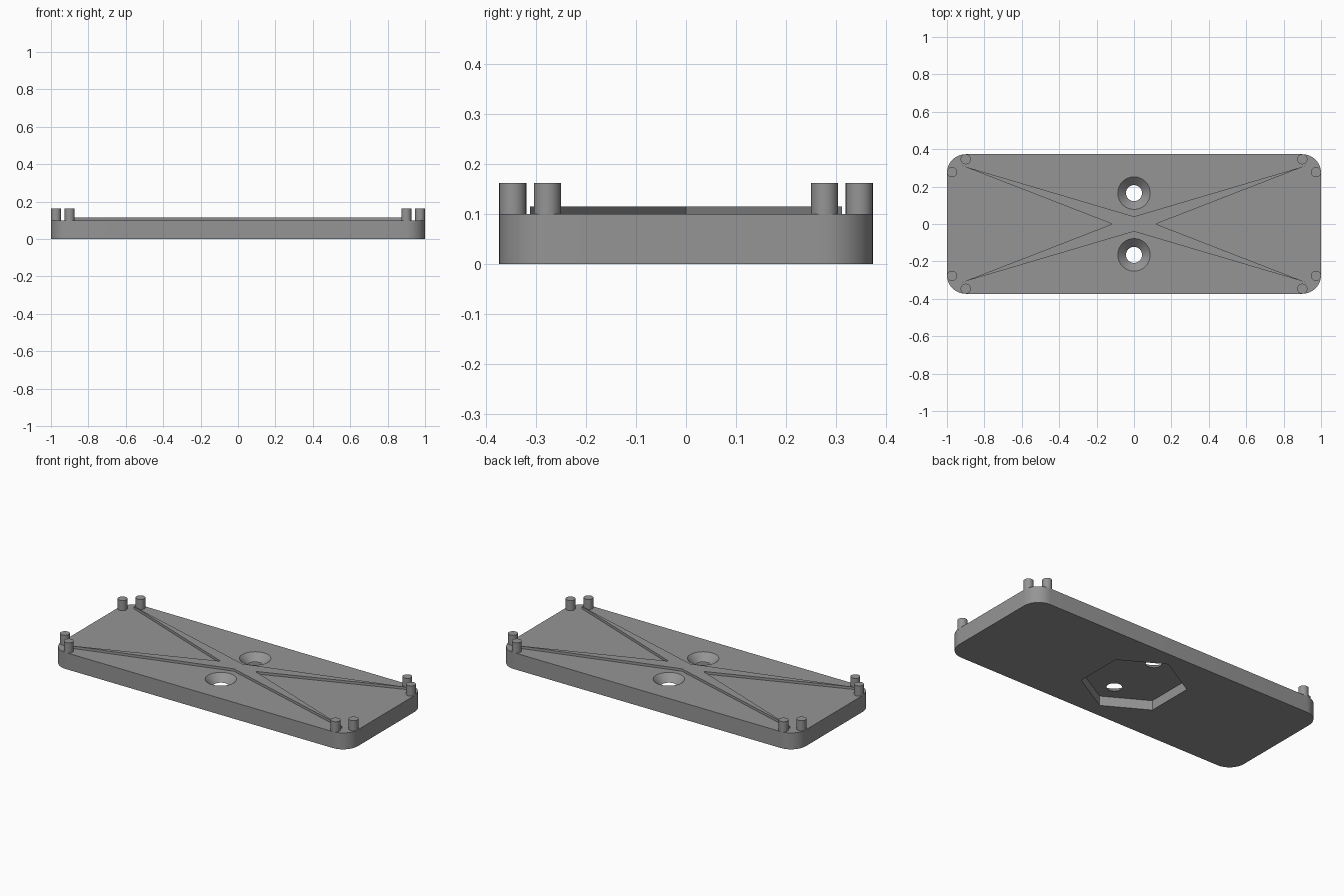
import bpy, bmesh, math

if "Cube" in bpy.data.objects:
    bpy.data.objects.remove(bpy.data.objects["Cube"])

grey = bpy.data.materials.new("grey plastic")
grey.diffuse_color = (0.3, 0.3, 0.3, 1)
grey.use_nodes = True
grey.node_tree.nodes["Principled BSDF"].inputs["Base Color"].default_value = grey.diffuse_color


def loft(name, rings):
    """Solid through matching rings of points, listed bottom to top."""
    bm = bmesh.new()
    loops = [[bm.verts.new(p) for p in ring] for ring in rings]
    n = len(loops[0])
    for a, b in zip(loops, loops[1:]):
        for i in range(n):
            j = (i + 1) % n
            bm.faces.new((a[i], a[j], b[j], b[i]))
    bm.faces.new(loops[0][::-1])
    bm.faces.new(loops[-1])
    bmesh.ops.recalc_face_normals(bm, faces=bm.faces)
    mesh = bpy.data.meshes.new(name)
    bm.to_mesh(mesh)
    bm.free()
    mesh.materials.append(grey)
    ob = bpy.data.objects.new(name, mesh)
    bpy.context.collection.objects.link(ob)
    return ob


def prism(name, outline, z0, z1):
    return loft(name, [[(x, y, z) for x, y in outline] for z in (z0, z1)])


def circle(x, y, r, n=40, start=0.0):
    return [(x + r * math.cos(start + math.tau * i / n),
             y + r * math.sin(start + math.tau * i / n)) for i in range(n)]


def make_active(ob):
    bpy.ops.object.select_all(action='DESELECT')
    ob.select_set(True)
    bpy.context.view_layer.objects.active = ob


def cut(target, cutter):
    cutter.hide_render = True
    mod = target.modifiers.new("cut", 'BOOLEAN')
    mod.operation, mod.solver, mod.object = 'DIFFERENCE', 'EXACT', cutter
    make_active(target)
    bpy.ops.object.modifier_apply(modifier=mod.name)
    bpy.data.objects.remove(cutter)


def smooth(ob):
    make_active(ob)
    bpy.ops.object.shade_smooth_by_angle(angle=math.radians(30))


# Base plate with rounded corners
W, D, H, R = 1.0, 0.373, 0.1, 0.1
outline = []
for k, (sx, sy) in enumerate([(1, 1), (-1, 1), (-1, -1), (1, -1)]):
    for i in range(13):
        a = math.pi / 2 * (k + i / 12)
        outline.append((sx * (W - R) + R * math.cos(a), sy * (D - R) + R * math.sin(a)))
plate = prism("base_plate", outline, 0, H)

# Hexagonal pocket in the underside
POCKET = 0.058
cut(plate, prism("pocket_cutter", circle(0, 0, 0.288, 6, math.pi / 2), -0.05, POCKET))

# Two countersunk screw holes
for y in (-0.165, 0.165):
    profile = [(0.043, 0.03), (0.043, POCKET), (0.087, H), (0.087, H + 0.05)]
    cut(plate, loft("hole_cutter", [[(px, py, z) for px, py in circle(0, y, r)]
                                    for r, z in profile]))
smooth(plate)

# Raised cross rib tapering to the four corners
prism("cross_rib", [(0.117, 0), (0.92, 0.312), (0, 0.04), (-0.92, 0.312),
                    (-0.117, 0), (-0.92, -0.312), (0, -0.04), (0.92, -0.312)], 0.095, 0.115)

# A pair of pegs at each corner
for sx in (-1, 1):
    for sy in (-1, 1):
        for x, y in ((0.9, 0.346), (0.973, 0.277)):
            smooth(prism("corner_peg", circle(sx * x, sy * y, 0.027, 32), 0.095, 0.162))
